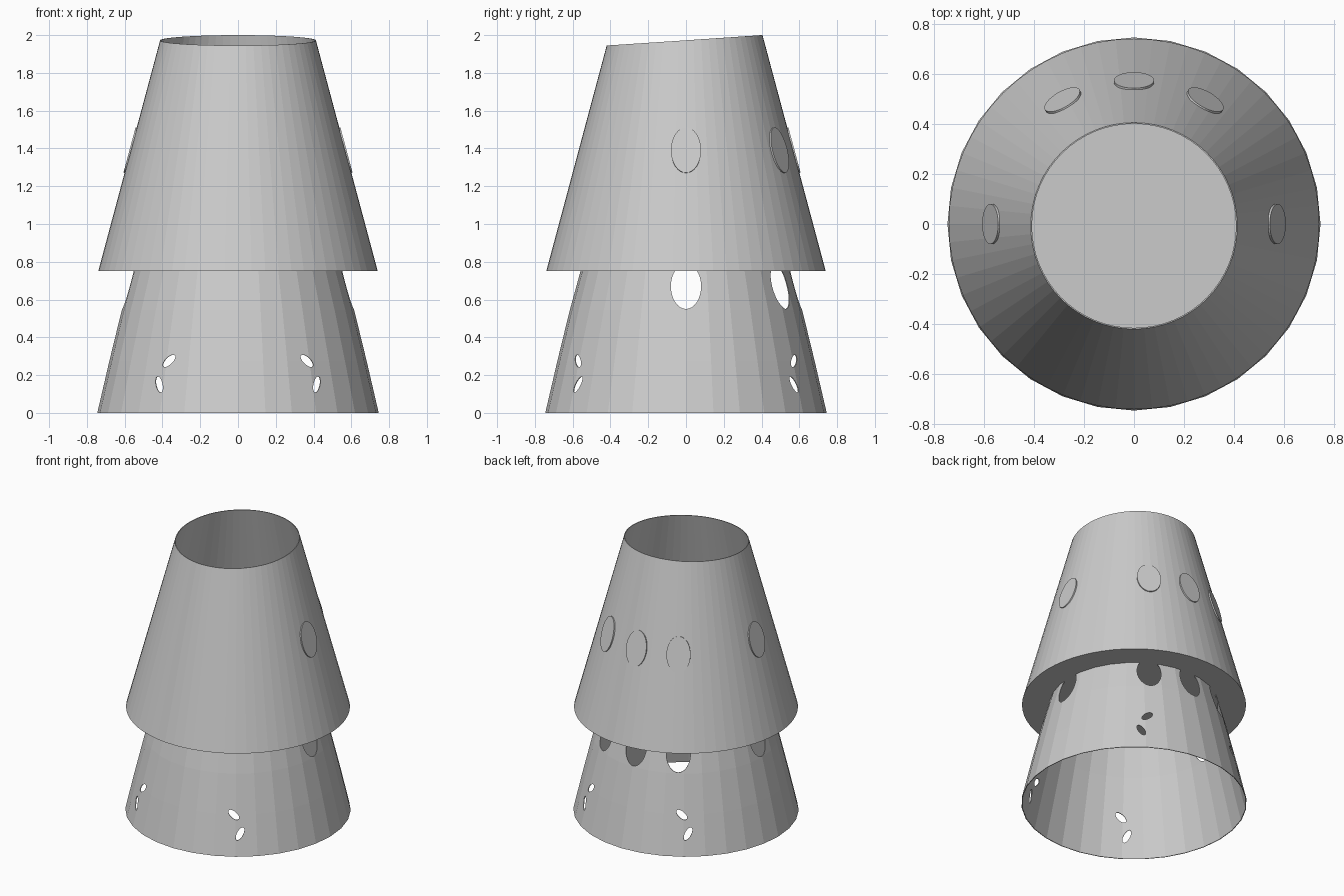
import bpy, bmesh
from math import sin, cos, pi, radians
from mathutils import Vector

if "Cube" in bpy.data.objects:
    bpy.data.objects.remove(bpy.data.objects["Cube"])

grey = bpy.data.materials.new("plain grey")
grey.diffuse_color = (0.6, 0.6, 0.6, 1)
grey.use_nodes = True
grey.node_tree.nodes["Principled BSDF"].inputs["Base Color"].default_value = grey.diffuse_color

SLOPE = 0.268          # how fast the upper cone narrows with height
T = 0.005              # wall thickness


def finish(name, bm):
    bmesh.ops.recalc_face_normals(bm, faces=bm.faces)
    me = bpy.data.meshes.new(name)
    bm.to_mesh(me)
    bm.free()
    me.materials.append(grey)
    ob = bpy.data.objects.new(name, me)
    bpy.context.collection.objects.link(ob)
    return ob


def bridge(bm, a, b):
    n = len(a)
    for i in range(n):
        j = (i + 1) % n
        bm.faces.new((a[i], a[j], b[j], b[i]))


def ring(bm, n, fn):
    """Ring of n vertices; fn(angle) gives (radius, height)."""
    out = []
    for i in range(n):
        a = 2 * pi * i / n
        r, z = fn(a)
        out.append(bm.verts.new((r * cos(a), r * sin(a), z)))
    return out


def oval_prism(bm, centre, out, side, up, half_w, half_h, d0, d1, n=32):
    """Oval block running from d0 to d1 along the outward direction."""
    rings = []
    for d in (d0, d1):
        rings.append([bm.verts.new(centre + out * d
                                   + side * (half_w * cos(2 * pi * i / n))
                                   + up * (half_h * sin(2 * pi * i / n)))
                      for i in range(n)])
    bridge(bm, *rings)
    bm.faces.new(rings[0])
    bm.faces.new(rings[1])


def frame(angle):
    return Vector((cos(angle), sin(angle), 0)), Vector((-sin(angle), cos(angle), 0))


WINDOWS = [radians(a) for a in (0, 60, 90, 120, 180)]
UP = Vector((0, 0, 1))

# Lower skirt: thin open cone
bm = bmesh.new()
profile = [(0.745, 0), (0.681, 0.275), (0.615, 0.545), (0.558, 0.752)]
loop = profile + [(r - T, z) for r, z in reversed(profile)]
rings = [ring(bm, 32, lambda a, p=p: p) for p in loop]
for k in range(len(rings)):
    bridge(bm, rings[k], rings[(k + 1) % len(rings)])
skirt = finish("lower_skirt", bm)

# Cutters: large oval windows and four pairs of small leaf-shaped slots
bm = bmesh.new()
for a in WINDOWS:
    out, side = frame(a)
    oval_prism(bm, UP * 0.67, out, side, UP, 0.08, 0.12, 0.46, 0.85)
for base, hand in ((-1, 1), (1, -1)):
    for half in (0, pi):
        for deg, z, tilt, length, width in ((57.4, 0.275, -40, 0.044, 0.022),
                                            (53.9, 0.15, 62, 0.047, 0.021)):
            out, side = frame(base * radians(deg) + half)
            t = radians(tilt) * hand
            long_axis = side * cos(t) + UP * sin(t)
            short_axis = -side * sin(t) + UP * cos(t)
            oval_prism(bm, UP * z, out, long_axis, short_axis, length, width, 0.5, 0.85, 20)
cutter = finish("hole_cutter", bm)
cutter.hide_render = True
mod = skirt.modifiers.new("holes", 'BOOLEAN')
mod.operation = 'DIFFERENCE'
mod.solver = 'EXACT'
mod.object = cutter
bpy.context.view_layer.objects.active = skirt
bpy.ops.object.modifier_apply(modifier=mod.name)
bpy.data.objects.remove(cutter)


# Upper cup: thin cone with a flat floor and a slanted rim
def rim(a, inset=0.0):
    z = 1.9725 + 0.0275 * sin(a)
    return 0.74 - SLOPE * (z - 0.75) - inset, z


bm = bmesh.new()
N = 64
cup = [ring(bm, N, lambda a: (0.74, 0.75)),
       ring(bm, N, rim),
       ring(bm, N, lambda a: rim(a, T)),
       ring(bm, N, lambda a: (0.74 - T, 0.75 + T))]
for p, q in zip(cup, cup[1:]):
    bridge(bm, p, q)
bm.faces.new(cup[0])
bm.faces.new(cup[3])
finish("upper_cup", bm)

# Oval plates lying on the upper cup
for i, a in enumerate(WINDOWS):
    out, side = frame(a)
    up = (UP - out * SLOPE).normalized()
    normal = (out + UP * SLOPE).normalized()
    centre = out * (0.74 - SLOPE * (1.39 - 0.75)) + UP * 1.39
    bm = bmesh.new()
    oval_prism(bm, centre, normal, side, up, 0.08, 0.124, -0.003, 0.006)
    finish("oval_plate_%d" % (i + 1), bm)
